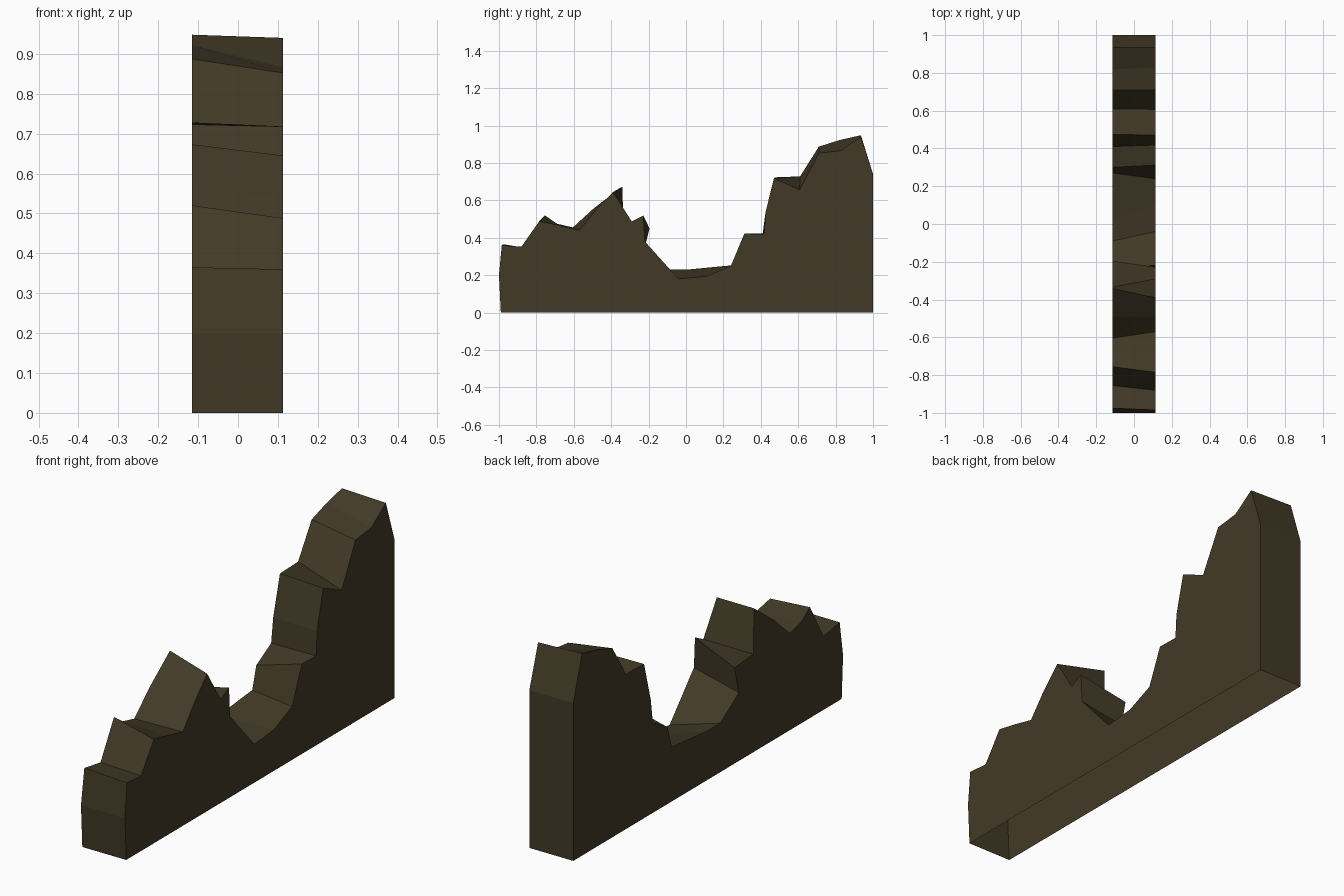
import bpy, bmesh

# Single weathered brown stone colour
mat = bpy.data.materials.new("dark_brown_stone")
mat.diffuse_color = (0.055, 0.042, 0.020, 1)
mat.use_backface_culling = False

# Broken outline, front to back: (y, z) on the left side, (y, z) on the right side
OUTLINE = [
    (-0.99, 0.00, -0.99, 0.00),
    (-1.00, 0.20, -1.00, 0.20),
    (-0.975, 0.365, -0.985, 0.36),
    (-0.855, 0.345, -0.88, 0.352),
    (-0.755, 0.52, -0.785, 0.488),
    (-0.69, 0.475, -0.685, 0.468),
    (-0.605, 0.455, -0.57, 0.44),
    (-0.49, 0.56, -0.49, 0.54),
    (-0.34, 0.673, -0.39, 0.645),
    (-0.335, 0.46, -0.29, 0.487),
    (-0.195, 0.45, -0.228, 0.518),
    (-0.228, 0.32, -0.22, 0.38),
    (-0.09, 0.23, -0.04, 0.18),
    (0.02, 0.231, 0.105, 0.193),
    (0.27, 0.255, 0.24, 0.25),
    (0.30, 0.36, 0.312, 0.422),
    (0.41, 0.422, 0.418, 0.42),
    (0.425, 0.535, 0.425, 0.535),
    (0.475, 0.723, 0.47, 0.718),
    (0.61, 0.728, 0.607, 0.656),
    (0.71, 0.887, 0.71, 0.852),
    (0.82, 0.922, 0.828, 0.866),
    (0.935, 0.948, 0.935, 0.94),
    (1.00, 0.74, 1.00, 0.74),
    (1.00, 0.00, 1.00, 0.00),
]
X_LEFT, X_RIGHT = -0.115, 0.113

# Ruined wall: two jagged side faces joined by a strip, open underneath
bm = bmesh.new()
left = [bm.verts.new((X_LEFT, r[0], r[1])) for r in OUTLINE]
right = [bm.verts.new((X_RIGHT, r[2], r[3])) for r in OUTLINE]
bm.faces.new(left)
bm.faces.new(right[::-1])
for i in range(len(OUTLINE) - 1):
    bm.faces.new((left[i + 1], left[i], right[i], right[i + 1]))

# Outward side normals: the left face must look towards -x
bm.normal_update()
bm.faces.ensure_lookup_table()
if bm.faces[0].normal.x > 0:
    bmesh.ops.reverse_faces(bm, faces=bm.faces[:])

mesh = bpy.data.meshes.new("ruined_wall")
bm.to_mesh(mesh)
bm.free()
mesh.materials.append(mat)
wall = bpy.data.objects.new("ruined_wall", mesh)
bpy.context.collection.objects.link(wall)
